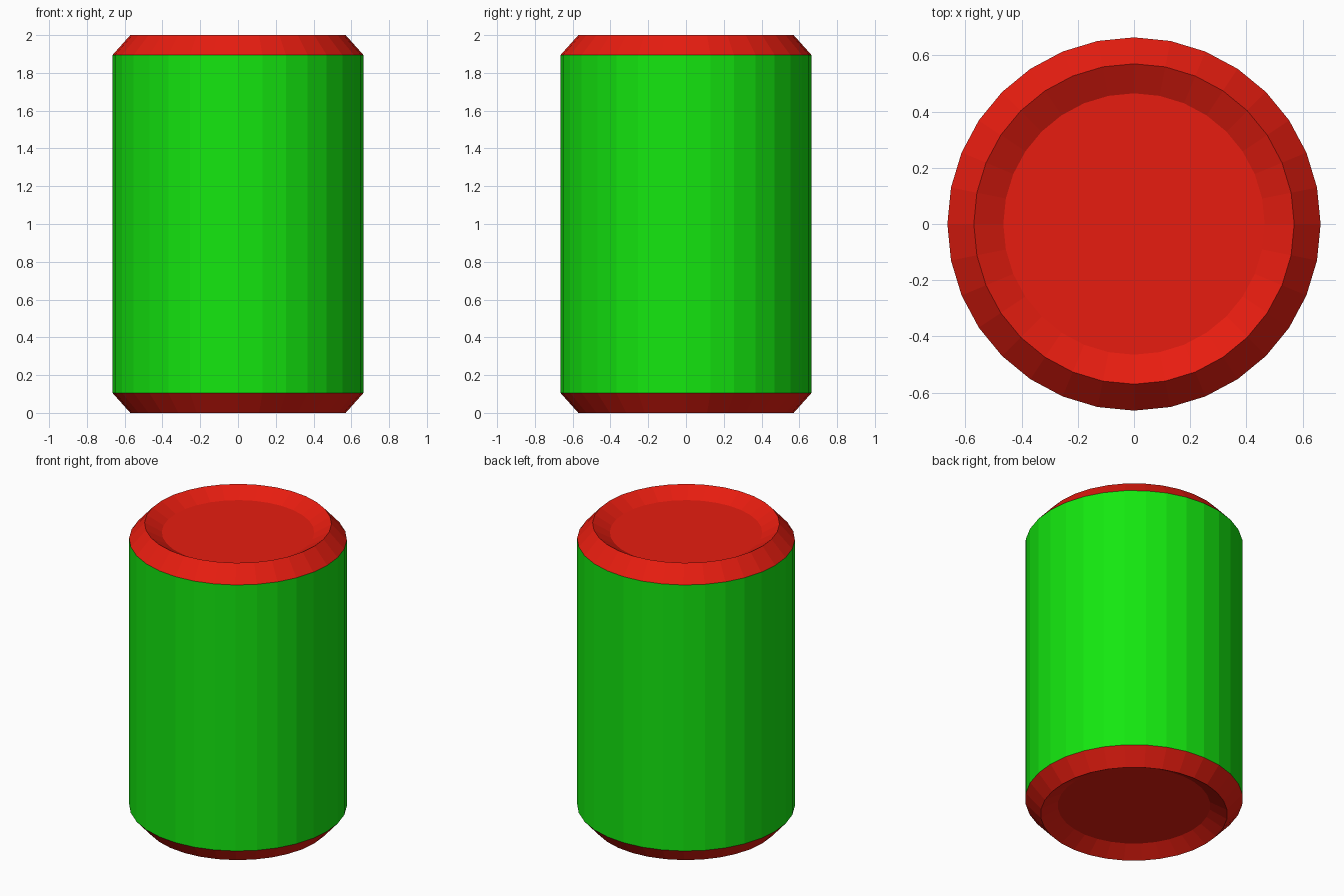
import bpy, bmesh
from math import cos, sin, tau

if "Cube" in bpy.data.objects:
    bpy.data.objects.remove(bpy.data.objects["Cube"])

SIDES = 32
R_BODY, R_RIM, R_DISC = 0.664, 0.57, 0.465
HEIGHT, BEVEL, RECESS = 2.0, 0.105, 0.06


def material(name, rgb):
    mat = bpy.data.materials.new(name)
    mat.diffuse_color = (*rgb, 1)
    mat.use_nodes = True
    mat.node_tree.nodes["Principled BSDF"].inputs["Base Color"].default_value = mat.diffuse_color
    return mat


def lathe(name, profile, mat, close_end=False):
    """Revolve (radius, z) points around z, optionally capping the last ring."""
    bm = bmesh.new()
    rings = [[bm.verts.new((r * cos(tau * i / SIDES), r * sin(tau * i / SIDES), z))
              for i in range(SIDES)] for r, z in profile]
    for a, b in zip(rings, rings[1:]):
        for i in range(SIDES):
            j = (i + 1) % SIDES
            bm.faces.new((a[i], a[j], b[j], b[i]))
    if close_end:
        bm.faces.new(rings[-1])
    mesh = bpy.data.meshes.new(name)
    bm.to_mesh(mesh)
    bm.free()
    mesh.materials.append(mat)
    obj = bpy.data.objects.new(name, mesh)
    bpy.context.collection.objects.link(obj)
    return obj


green = material("green_paint", (0.007, 0.8, 0.005))
red = material("red_paint", (0.8, 0.012, 0.005))

# Straight side wall
lathe("can_body", [(R_BODY, BEVEL), (R_BODY, HEIGHT - BEVEL)], green)

# Sloped shoulder, rim and recessed lid
cap = [(R_BODY, HEIGHT - BEVEL), (R_RIM, HEIGHT), (R_DISC, HEIGHT - RECESS)]
lathe("top_lid", cap, red, close_end=True)

# Matching base, mirrored in z with normals turned outward
base = lathe("bottom_base", [(r, HEIGHT - z) for r, z in cap], red, close_end=True)
base.data.flip_normals()
